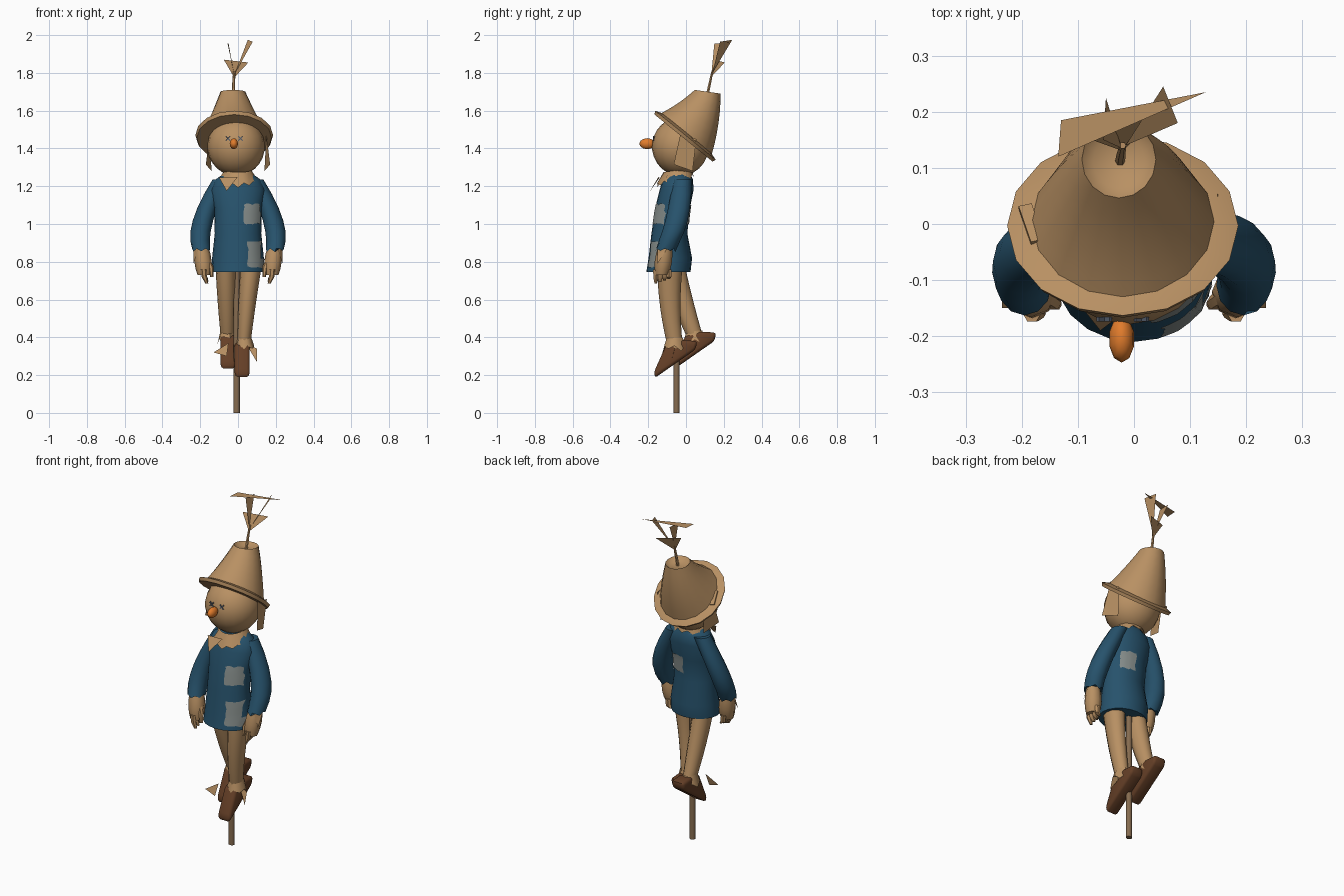
import bpy, bmesh, math, random
from mathutils import Matrix, Vector

random.seed(4)
if "Cube" in bpy.data.objects:
    bpy.data.objects.remove(bpy.data.objects["Cube"])


def material(name, red, green, blue):
    mat = bpy.data.materials.new(name)
    mat.use_nodes = True
    color = (red, green, blue, 1)
    mat.diffuse_color = color
    mat.node_tree.nodes["Principled BSDF"].inputs["Base Color"].default_value = color
    return mat


BURLAP = material("burlap", .48, .28, .125)
BLUE = material("shirt blue", .02, .085, .15)
PATCH = material("patch grey", .24, .27, .26)
LEATHER = material("shoe leather", .13, .05, .02)
WOOD = material("pole wood", .24, .15, .08)
ORANGE = material("nose orange", .75, .2, .025)
SLATE = material("eye stitch", .09, .11, .15)


def finish(name, bm, mat, angle=50):
    bmesh.ops.recalc_face_normals(bm, faces=bm.faces)
    mesh = bpy.data.meshes.new(name)
    bm.to_mesh(mesh)
    bm.free()
    mesh.materials.append(mat)
    mesh.shade_smooth()
    mesh.set_sharp_from_angle(angle=math.radians(angle))
    obj = bpy.data.objects.new(name, mesh)
    bpy.context.collection.objects.link(obj)
    return obj


def loft(name, rings, mat, sides=12, cap=True, jag=0, dent=0):
    """Skin rings of (centre, width, depth, tilt). jag frays the first ring, dent sinks the last."""
    bm = bmesh.new()
    loops = []
    for centre, width, depth, tilt in rings:
        turn = Matrix.Rotation(math.radians(tilt), 3, 'X')
        loop = []
        for i in range(sides):
            angle = math.tau * i / sides
            fray = -jag * random.uniform(.5, 1) if not loops and i % 2 else 0
            offset = Vector((width * math.cos(angle), depth * math.sin(angle), fray))
            loop.append(bm.verts.new(centre + turn @ offset))
        loops.append(loop)
    for low, high in zip(loops, loops[1:]):
        for i in range(sides):
            j = (i + 1) % sides
            bm.faces.new((low[i], low[j], high[j], high[i]))
    if cap:
        bm.faces.new(reversed(loops[0]))
        top = bm.faces.new(loops[-1])
        if dent:
            bm.normal_update()
            bmesh.ops.inset_individual(bm, faces=[top], thickness=dent, depth=-dent)
    return finish(name, bm, mat)


def blend(start, middle, end, t):
    """Smooth curve through three values, with the middle one at half way."""
    return start * (1 - t) * (1 - 2 * t) + middle * 4 * t * (1 - t) + end * t * (2 * t - 1)


def tube(name, path, radii, mat, side=1, depth=1, tilt=(0, 0), steps=6, **options):
    points = [Vector((side * x, y, z)) for x, y, z in path]
    rings = []
    for k in range(steps + 1):
        t = k / steps
        radius = blend(*radii, t)
        angle = tilt[0] + (tilt[1] - tilt[0]) * t
        rings.append((blend(*points, t), radius, radius * depth, angle))
    return loft(name, rings, mat, **options)


def blade(name, points, side=1):
    bm = bmesh.new()
    bm.faces.new([bm.verts.new((side * x, y, z)) for x, y, z in points])
    return finish(name, bm, BURLAP)


def ball(name, centre, size, mat, segments):
    bm = bmesh.new()
    bmesh.ops.create_uvsphere(bm, u_segments=segments, v_segments=segments * 2 // 3, radius=1)
    place = Matrix.Translation(centre) @ Matrix.Diagonal((*size, 1))
    bmesh.ops.transform(bm, verts=bm.verts, matrix=place)
    return finish(name, bm, mat, angle=80)


def plate(name, centre, size, mat, turn):
    bm = bmesh.new()
    bmesh.ops.create_cube(bm, size=1)
    place = Matrix.Translation(centre) @ turn @ Matrix.Diagonal((*size, 1))
    bmesh.ops.transform(bm, verts=bm.verts, matrix=place)
    return finish(name, bm, mat)


def rotation(degrees, axis):
    return Matrix.Rotation(math.radians(degrees), 4, axis)


# Pole
foot = Vector((-.007, -.05, 0))
loft("pole", [(foot + Vector((0, 0, z)), .018, .016, 0) for z in (0, .8)], WOOD, sides=8)

# Shirt body, rings of (y, z, width, depth) from hem to neck
SHIRT = [(-.093, .745, .14, .117), (-.083, .82, .137, .115), (-.088, .95, .123, .095),
         (-.072, 1.08, .125, .092), (-.05, 1.18, .145, .09), (-.043, 1.235, .12, .08),
         (-.04, 1.27, .07, .06)]
shirt = loft("shirt", [(Vector((0, y, z)), width, depth, 0) for y, z, width, depth in SHIRT],
             BLUE, sides=20)

# Sleeves, hands, fingers and ear flaps on both sides
for side, label in ((1, "left"), (-1, "right")):
    tube(label + "_sleeve", [(.195, -.11, .87), (.185, -.05, 1.02), (.09, -.02, 1.235)],
         (.048, .054, .045), BLUE, side, depth=1.1, jag=.02)
    tube(label + "_hand", [(.18, -.13, .73), (.185, -.12, .8), (.195, -.11, .89)],
         (.034, .046, .035), BURLAP, side, sides=8, steps=4)
    for i in range(4):
        y = -.16 + .023 * i
        tip = .685 + .008 * i
        tube(f"{label}_finger_{i}", [(.165, y, tip), (.178, y, .72), (.182, y, .76)],
             (.008, .015, .016), BURLAP, side, sides=6, steps=2)
    tube(label + "_thumb", [(.138, -.145, .72), (.143, -.14, .77), (.165, -.125, .82)],
         (.009, .014, .016), BURLAP, side, sides=6, steps=2)
    blade(label + "_wrist_straw", [(.235, -.1, .87), (.21, -.15, .87), (.235, -.15, .79)], side)
    blade(label + "_ear_flap", [(.15, -.03, 1.475), (.15, .055, 1.45),
                                (.14, .035, 1.28), (.17, -.065, 1.315)], side)

# Legs, the left one forward and the right one swung back
tube("left_leg", [(.03, -.055, .34), (.047, -.083, .56), (.07, -.085, .78)],
     (.033, .045, .056), BURLAP, depth=1.2)
tube("right_leg", [(-.055, .06, .37), (-.06, -.015, .58), (-.066, -.07, .78)],
     (.033, .047, .053), BURLAP, depth=1.2)
for label, centre in (("left", (.034, -.06, .355)), ("right", (-.057, .045, .39))):
    base = Vector(centre)
    loft(label + "_ankle_straw", [(base, .052, .058, 0), (base + Vector((0, 0, .045)), .036, .044, 0)],
         BURLAP, sides=10, cap=False, jag=.03)
blade("left_trouser_rag", [(.04, -.05, .37), (.1, -.06, .34), (.1, -.08, .27)])
blade("right_trouser_rag", [(-.05, -.11, .37), (-.13, -.12, .32), (-.06, -.13, .3)])

# Shoes share one wedge profile of (y, z)
SHOE = [(-.165, .185), (-.168, .22), (-.105, .36), (-.02, .385), (.06, .38), (.05, .335)]
for name, x, back, lift in (("left_shoe", .022, 0, 0), ("right_shoe", -.053, .1, .045)):
    bm = bmesh.new()
    face = bm.faces.new([bm.verts.new((x - .04, y + back, z + lift)) for y, z in SHOE])
    grown = bmesh.ops.extrude_face_region(bm, geom=[face])["geom"]
    moved = [part for part in grown if isinstance(part, bmesh.types.BMVert)]
    bmesh.ops.translate(bm, vec=(.08, 0, 0), verts=moved)
    bmesh.ops.recalc_face_normals(bm, faces=bm.faces)
    bmesh.ops.bevel(bm, geom=bm.edges[:], offset=.015, segments=2, affect='EDGES', profile=.5)
    finish(name, bm, LEATHER)

# Head, nose and stitched eyes
ball("head", (-.01, -.03, 1.41), (.152, .15, .155), BURLAP, 20)
ball("nose", (-.022, -.205, 1.425), (.023, .042, .029), ORANGE, 10)
for label, x in (("right", -.053), ("left", .013)):
    for lean in (45, -45):
        plate(label + "_eye_stitch", (x, -.17, 1.452), (.032, .008, .006), SLATE,
              rotation(lean, 'Y'))

# Ragged collar and chest straw
loft("collar", [(Vector((0, -.06, 1.24)), .1, .1, 14), (Vector((0, -.045, 1.285)), .07, .075, 8)],
     BURLAP, sides=20, cap=False, jag=.025)
blade("chest_straw", [(-.1, -.14, 1.245), (0, -.145, 1.25), (-.06, -.19, 1.175)])

# Hat: tilted brim, leaning crown with a dented top, and a small tag
LEAN = -39
tube("hat_brim", [(-.02, -.013, 1.455), (-.02, -.003, 1.47), (-.02, .004, 1.482)],
     (.198, .206, .165), BURLAP, tilt=(LEAN, LEAN), steps=2, sides=16)
tube("hat_crown", [(-.02, 0, 1.475), (-.023, .062, 1.587), (-.027, .115, 1.7)],
     (.166, .115, .066), BURLAP, tilt=(LEAN, -8), depth=1.05, sides=16, dent=.02)
plate("hat_tag", (-.183, 0, 1.487), (.024, .085, .008), BURLAP,
      rotation(LEAN, 'X') @ rotation(15, 'Z'))

# Straw stalk and leaves on top
tube("stalk", [(-.025, .11, 1.67), (-.023, .125, 1.74), (-.02, .14, 1.81)],
     (.009, .008, .006), BURLAP, sides=6, steps=2)
blade("leaf_low", [(-.02, .13, 1.775), (-.075, .15, 1.87), (.055, .205, 1.855)])
blade("leaf_tall", [(-.015, .14, 1.8), (.052, .245, 1.975), (.078, .18, 1.965)])
blade("leaf_flat", [(-.13, .185, 1.957), (-.135, .12, 1.957), (.128, .235, 1.96)])
blade("leaf_thin", [(-.022, .135, 1.8), (-.05, .225, 1.955), (-.055, .15, 1.955)])


# Patches laid onto the shirt, facing front (1) or back (-1)
def shirt_patch(name, left, right, low, high, facing, cells=6):
    bm = bmesh.new()
    grid = {}
    for i in range(cells + 1):
        for j in range(cells + 1):
            fray = .005 if {i, j} & {0, cells} else 0
            x = left + (right - left) * i / cells + random.uniform(-fray, fray)
            z = low + (high - low) * j / cells + random.uniform(-fray, fray)
            hit, spot, normal, _ = shirt.ray_cast((x, -facing, z), (0, facing, 0))
            if hit:
                grid[i, j] = bm.verts.new(spot + normal * .005)
    for i in range(cells):
        for j in range(cells):
            corners = [(i, j), (i + 1, j), (i + 1, j + 1), (i, j + 1)]
            if all(key in grid for key in corners):
                bm.faces.new([grid[key] for key in corners])
    patch = finish(name, bm, PATCH)
    if sum(face.normal.y for face in patch.data.polygons) * facing > 0:
        patch.data.flip_normals()


bpy.context.view_layer.update()
shirt_patch("chest_patch", .03, .115, 1, 1.105, 1)
shirt_patch("hem_patch", .05, .132, .77, .91, 1)
shirt_patch("back_patch", .005, .085, 1, 1.1, -1)
